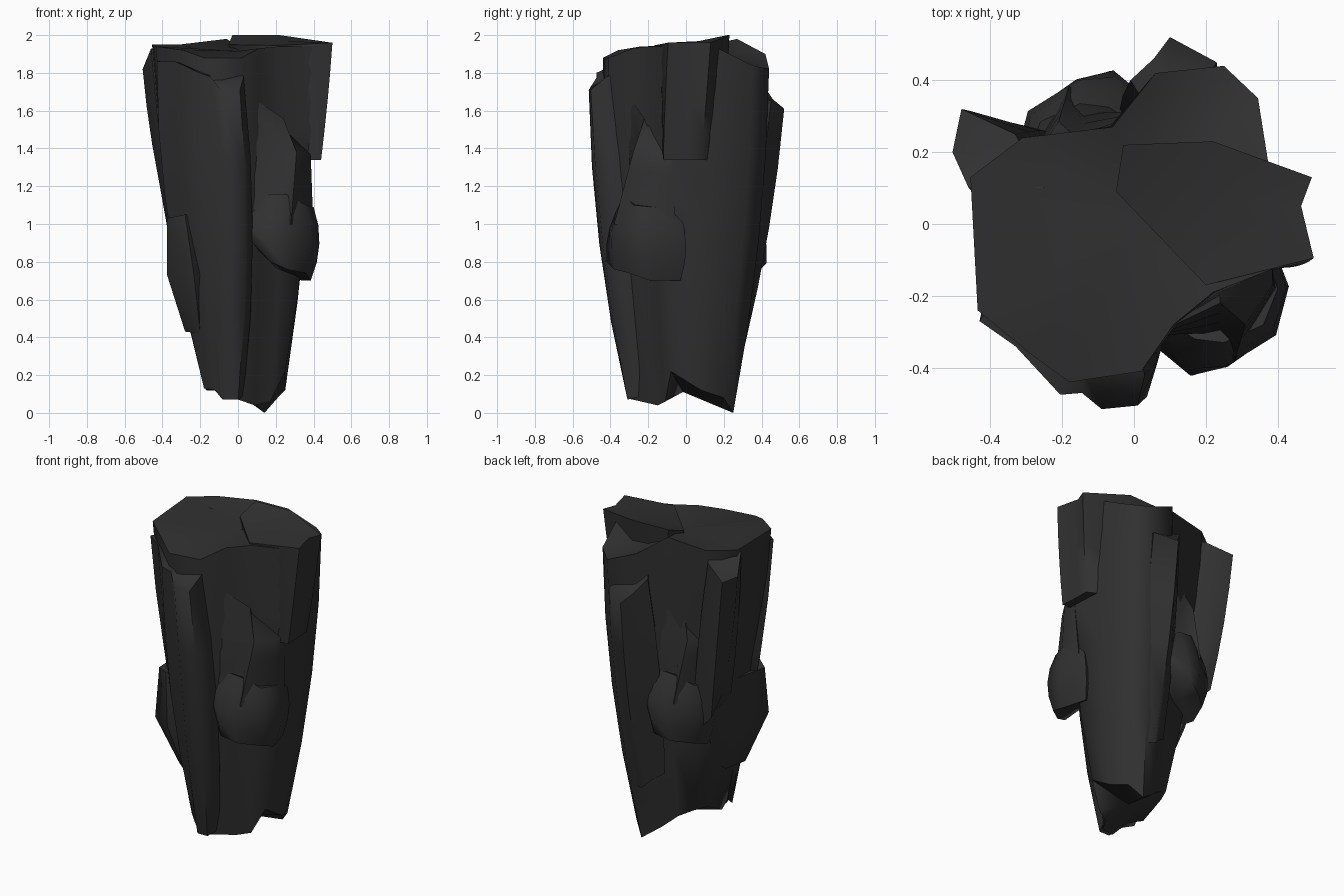
import bpy, bmesh, math
from mathutils import Vector, Matrix

stone = bpy.data.materials.new("dark_stone")
stone.diffuse_color = (0.03, 0.03, 0.03, 1)


def shard(name, columns, bow=0.03, steps=4, move=None):
    """Tapered rock: each column runs from a top point to a bottom point, bowed outwards."""
    tops = [Vector(c[:3]) for c in columns]
    ends = [Vector(c[3:]) for c in columns]
    n = len(columns)
    bm = bmesh.new()
    rings = []
    for s in range(steps + 1):
        t = s / steps
        pts = [a.lerp(b, t) for a, b in zip(tops, ends)]
        mid = sum(pts, Vector()) / n
        ring = []
        for p in pts:
            out = Vector((p.x - mid.x, p.y - mid.y, 0)).normalized()
            ring.append(bm.verts.new(p + out * bow * 4 * t * (1 - t)))
        rings.append(ring)
    for a, b in zip(rings, rings[1:]):
        for i in range(n):
            j = (i + 1) % n
            bm.faces.new((a[i], a[j], b[j], b[i]))
    for ring in (rings[0], rings[-1]):
        hub = bm.verts.new(sum((v.co for v in ring), Vector()) / n)
        for i in range(n):
            bm.faces.new((ring[i], ring[(i + 1) % n], hub))
    if move:
        bm.transform(move)
    bmesh.ops.recalc_face_normals(bm, faces=bm.faces)
    mesh = bpy.data.meshes.new(name)
    bm.to_mesh(mesh)
    bm.free()
    mesh.materials.append(stone)
    ob = bpy.data.objects.new(name, mesh)
    bpy.context.collection.objects.link(ob)
    bpy.ops.object.select_all(action='DESELECT')
    ob.select_set(True)
    bpy.context.view_layer.objects.active = ob
    bpy.ops.object.shade_smooth_by_angle(angle=math.radians(65))
    return ob


# Main tapering body
shard("rock_core", [
    (.40, -.12, 1.94, .25, -.08, .22),
    (.38, .13, 1.95, .25, .08, .12),
    (.345, .35, 1.84, .21, .20, .08),
    (.25, .44, 1.82, .14, .25, .0),
    (.06, .42, 1.90, .03, .20, .08),
    (-.06, .27, 1.98, -.05, .15, .15),
    (-.31, .24, 1.95, -.14, .12, .20),
    (-.455, .13, 1.95, -.18, .03, .20),
    (-.435, -.24, 1.94, -.17, -.12, .12),
    (-.29, -.36, 1.92, -.14, -.22, .14),
    (-.18, -.44, 1.88, -.08, -.29, .07),
    (.02, -.41, 1.88, .0, -.28, .07),
    (.11, -.28, 1.93, .09, -.15, .04),
    (.22, -.19, 1.94, .17, -.11, .06)], bow=.045)

# Overhanging top slab on the right
shard("right_slab", [
    (.50, -.095, 1.96, .44, -.12, 1.34),
    (.465, .05, 1.96, .43, .0, 1.34),
    (.495, .13, 1.96, .43, .08, 1.34),
    (.22, .23, 2.0, .25, .18, 1.34),
    (-.03, .22, 2.0, .1, .12, 1.34),
    (-.05, .09, 1.95, .1, .05, 1.34),
    (.20, -.17, 1.945, .22, -.12, 1.34)], bow=.005)

# Shell over the front left, rising to the front ridge
shard("front_shell", [
    (-.43, -.27, 1.86, -.25, -.16, .42),
    (-.33, -.34, 1.86, -.18, -.21, .13),
    (-.205, -.475, 1.80, -.12, -.27, .12),
    (-.145, -.47, 1.78, -.09, -.28, .08),
    (-.09, -.515, 1.71, -.07, -.31, .07),
    (.01, -.505, 1.71, .0, -.31, .07),
    (.03, -.42, 1.78, .03, -.23, .09),
    (-.03, -.20, 1.85, -.02, -.12, .12),
    (-.30, -.08, 1.88, -.18, -.05, .42)], bow=.05)

# Back ridge
shard("back_ridge", [
    (.23, .45, 1.65, .17, .28, .35),
    (.10, .52, 1.61, .10, .31, .35),
    (.055, .46, 1.66, .05, .28, .40),
    (-.01, .40, 1.75, -.02, .24, .45),
    (.10, .22, 1.80, .10, .12, .40)], bow=.025)

# Slab on the back left edge
shard("left_back_slab", [
    (-.46, .10, 1.93, -.35, .05, .95),
    (-.505, .20, 1.82, -.375, .16, 1.03),
    (-.48, .32, 1.82, -.36, .26, .9),
    (-.33, .25, 1.88, -.22, .25, .75),
    (-.25, .10, 1.94, -.18, .08, .75)], bow=.015)

# Low bulge on the left
shard("left_bulge", [
    (-.335, .10, 1.05, -.22, .07, .52),
    (-.36, -.05, 1.05, -.26, -.03, .44),
    (-.375, -.26, 1.03, -.28, -.20, .43),
    (-.28, -.33, 1.05, -.20, -.26, .42),
    (-.12, -.15, 1.03, -.10, -.10, .42)], bow=.085, steps=2)

# Hanging knob with its neck, repeated half a turn round the rock
half_turn = Matrix.Translation((.10, .005, -.01)) @ Matrix.Rotation(math.pi, 4, 'Z')
for side, move in (("front", None), ("back", half_turn)):
    shard(side + "_knob", [
        (.06, -.25, 1.10, .05, -.32, .93),
        (.17, -.32, 1.16, .17, -.42, .80),
        (.25, -.33, 1.16, .26, -.38, .76),
        (.36, -.28, 1.10, .36, -.30, .74),
        (.40, -.18, 1.09, .385, -.19, .70),
        (.35, -.04, 1.08, .34, -.03, .70),
        (.15, -.08, 1.08, .15, -.08, .76)], bow=.04, move=move)
    shard(side + "_neck", [
        (.03, -.32, 1.70, .04, -.30, .95),
        (.24, -.22, 1.56, .24, -.33, .95),
        (.31, -.28, 1.38, .28, -.38, 1.0),
        (.385, -.17, 1.37, .40, -.18, .95),
        (.385, -.08, 1.37, .37, -.05, .95),
        (.08, -.12, 1.65, .08, -.15, .95)], bow=.0, move=move)
